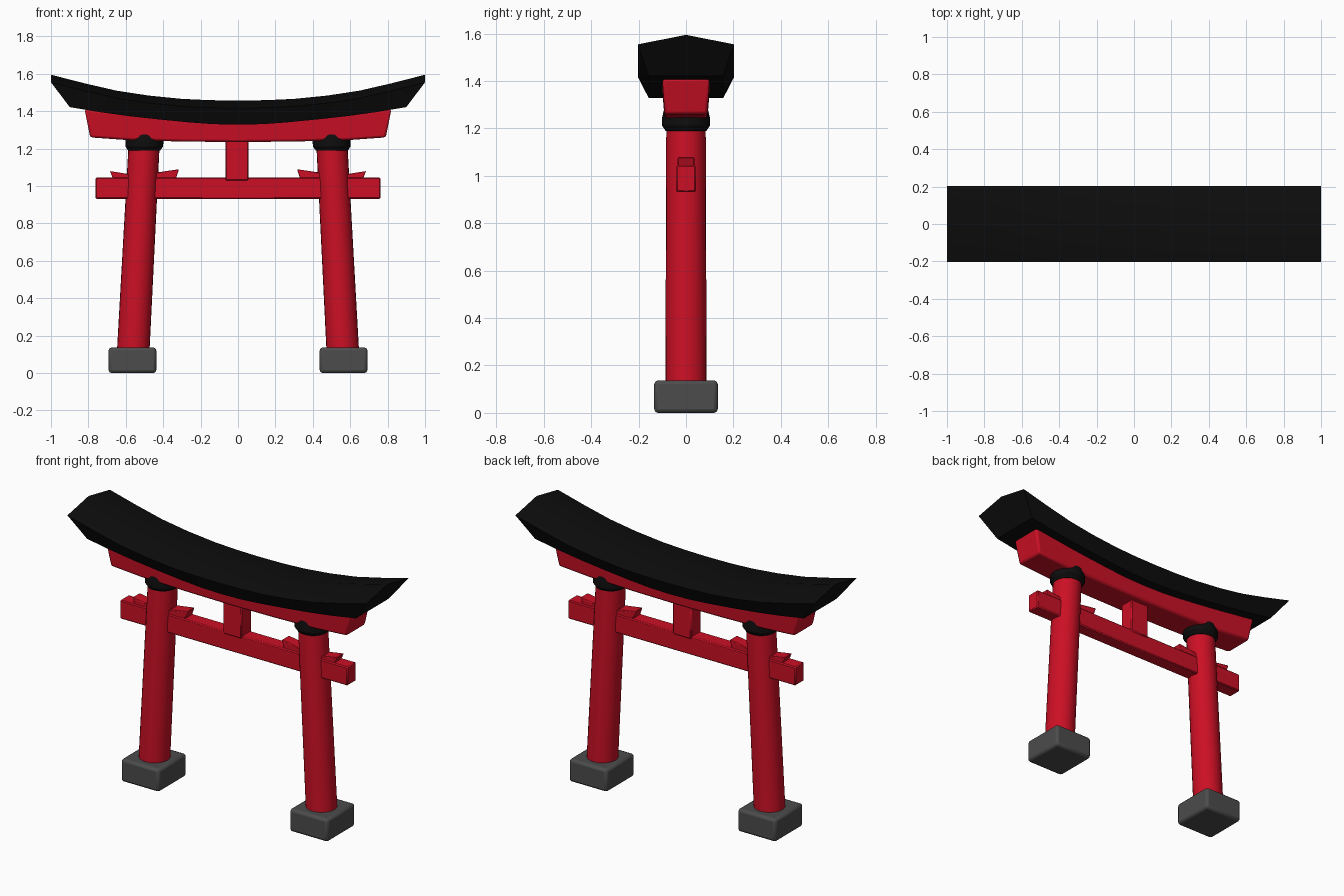
import bpy, bmesh, math

if "Cube" in bpy.data.objects:
    bpy.data.objects.remove(bpy.data.objects["Cube"])


def material(name, rgb):
    m = bpy.data.materials.new(name)
    m.diffuse_color = (*rgb, 1)
    m.use_nodes = True
    m.node_tree.nodes["Principled BSDF"].inputs["Base Color"].default_value = m.diffuse_color
    return m


RED = material("red_lacquer", (0.60, 0.005, 0.018))
BLACK = material("black_tile", (0.004, 0.004, 0.004))
GREY = material("grey_stone", (0.072, 0.072, 0.072))


def loft(name, sections, mat, bevel=0.0, segments=2):
    """Skin a list of equal-sized closed sections and cap both ends."""
    bm = bmesh.new()
    rings = [[bm.verts.new(p) for p in s] for s in sections]
    n = len(rings[0])
    for a, b in zip(rings, rings[1:]):
        for i in range(n):
            j = (i + 1) % n
            bm.faces.new((a[i], a[j], b[j], b[i]))
    bm.faces.new(rings[0][::-1])
    bm.faces.new(rings[-1])
    bmesh.ops.recalc_face_normals(bm, faces=bm.faces)
    me = bpy.data.meshes.new(name)
    bm.to_mesh(me)
    bm.free()
    me.materials.append(mat)
    ob = bpy.data.objects.new(name, me)
    bpy.context.collection.objects.link(ob)
    if bevel:
        mod = ob.modifiers.new("bevel", 'BEVEL')
        mod.width = bevel
        mod.segments = segments
    bpy.ops.object.select_all(action='DESELECT')
    ob.select_set(True)
    bpy.context.view_layer.objects.active = ob
    bpy.ops.object.shade_smooth_by_angle(angle=math.radians(32))
    return ob


def box(name, x0, x1, hy, z0, z1, mat, bevel=0.006, segments=1):
    ring = lambda z: [(x0, -hy, z), (x1, -hy, z), (x1, hy, z), (x0, hy, z)]
    return loft(name, [ring(z0), ring(z1)], mat, bevel, segments)


def circle(x, r, z, n=24):
    return [(x + r * math.cos(math.tau * i / n), r * math.sin(math.tau * i / n), z)
            for i in range(n)]


def mirrored(half):
    """Extend stations given for x >= 0 to both sides."""
    return [(-s[0], *s[1:]) for s in half[:0:-1]] + half


# Upswept roof: station x, ridge height, underside height
roof = mirrored([(0, 1.457, 1.328), (0.15, 1.459, 1.331), (0.3, 1.466, 1.341),
                 (0.48, 1.484, 1.357), (0.65, 1.510, 1.374), (0.82, 1.549, 1.395),
                 (1.0, 1.595, 1.422)])
loft("roof", [[(x, 0, r), (x, 0.203, r - 0.04), (x * 0.9, 0.157, b),
               (x * 0.9, -0.157, b), (x, -0.203, r - 0.04)]
              for x, r, b in roof], BLACK)

# Curved beam under the roof: top x, bottom x, top height, bottom height
beam = mirrored([(0, 0, 1.36, 1.235), (0.3, 0.3, 1.37, 1.238),
                 (0.6, 0.58, 1.39, 1.245), (0.82, 0.79, 1.41, 1.26)])
loft("upper_beam", [[(x, -0.1, t), (x, 0.1, t),
                     (math.copysign(xb, x), 0.09, b), (math.copysign(xb, x), -0.09, b)]
                    for x, xb, t, b in beam], RED, 0.012, 2)

# Lower tie beam and centre strut
box("lower_beam", -0.762, 0.762, 0.042, 0.932, 1.045, RED)
box("centre_strut", -0.068, 0.057, 0.048, 1.03, 1.26, RED)

for side, s in (("left", -1), ("right", 1)):
    # Leaning pillar with a dark collar
    loft(side + "_pillar", [circle(s * 0.56, 0.087, 0.12),
                            circle(s * 0.50, 0.083, 1.26)], RED)
    loft(side + "_collar", [circle(s * 0.502, 0.086, 1.19),
                            circle(s * 0.501, 0.101, 1.212),
                            circle(s * 0.50, 0.101, 1.245),
                            circle(s * 0.50, 0.094, 1.275)], BLACK)
    # Stone footing
    x0, x1 = sorted((s * 0.437, s * 0.692))
    box(side + "_footing", x0, x1, 0.134, 0, 0.137, GREY, 0.016, 2)
    # Wedges on the tie beam, either side of the pillar
    for part, lo, hi, out, top in (("outer", 0.56, 0.665, 0.685, 1.08),
                                   ("inner", 0.45, 0.335, 0.315, 1.09)):
        loft(f"{side}_{part}_wedge",
             [[(s * lo, y, 1.03), (s * hi, y, 1.03),
               (s * out, y, top), (s * lo, y, top - 0.02)]
              for y in (-0.036, 0.036)], RED, 0.004, 1)
